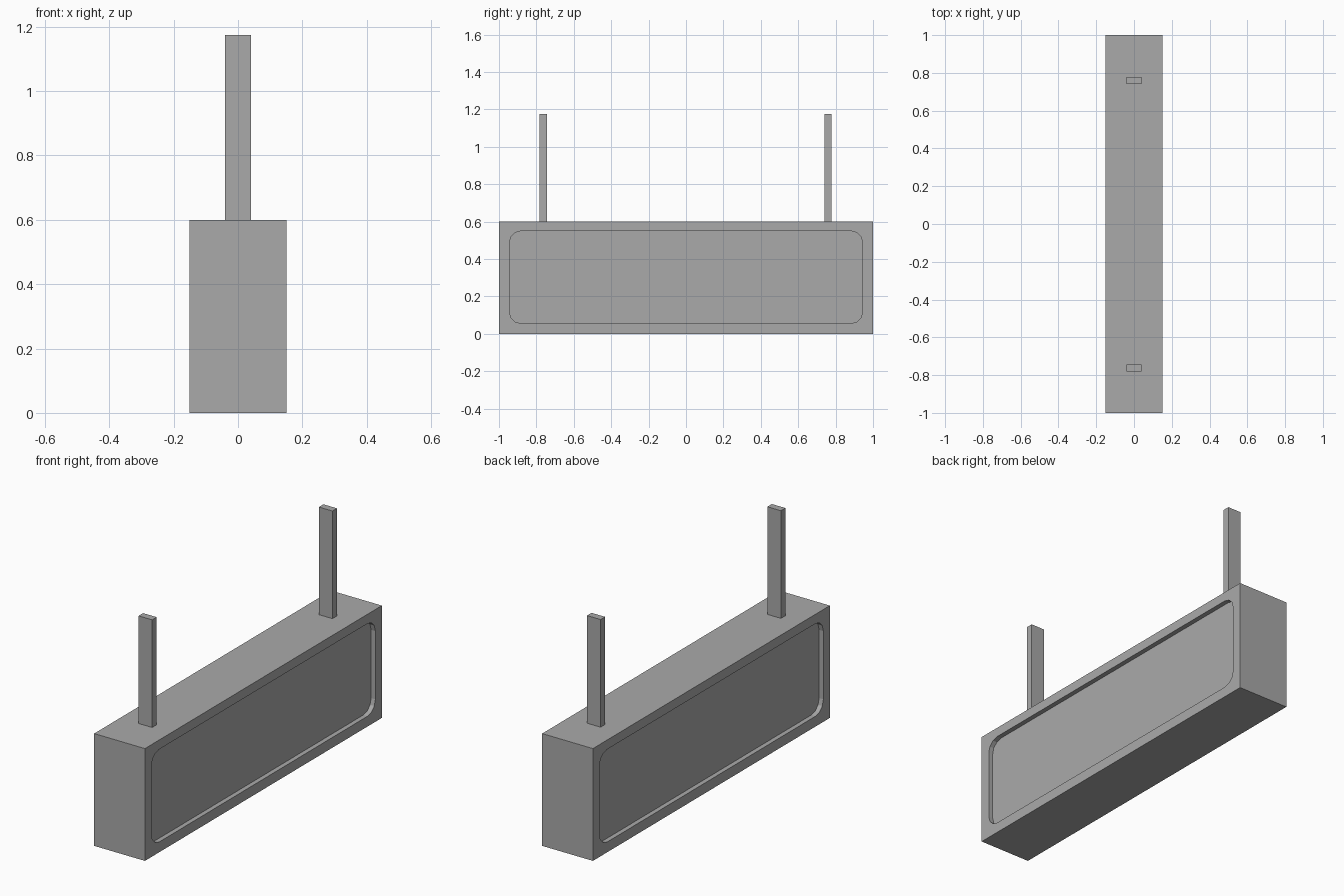
import bpy
import bmesh

cube = bpy.data.objects.get("Cube")
if cube:
    bpy.data.objects.remove(cube, do_unlink=True)

grey = bpy.data.materials.new("plain grey")
grey.use_nodes = True
colour = (0.4, 0.4, 0.4, 1)
grey.diffuse_color = colour
grey.node_tree.nodes["Principled BSDF"].inputs["Base Color"].default_value = colour


def add_box(name, low, high):
    """Box between two opposite corners."""
    bm = bmesh.new()
    bmesh.ops.create_cube(bm, size=1)
    for v in bm.verts:
        for i in range(3):
            v.co[i] = low[i] if v.co[i] < 0 else high[i]
    mesh = bpy.data.meshes.new(name)
    bm.to_mesh(mesh)
    bm.free()
    mesh.materials.append(grey)
    obj = bpy.data.objects.new(name, mesh)
    bpy.context.collection.objects.link(obj)
    return obj


# Hanging sign case
HALF, DEPTH = 0.15, 0.025
case = add_box("sign_case", (-HALF, -1, 0), (HALF, 1, 0.6))

# Rounded recess cut into both broad faces
for side, name in ((1, "left_recess_cutter"), (-1, "right_recess_cutter")):
    xs = sorted((side * (HALF - DEPTH), side * (HALF + 0.1)))
    cutter = add_box(name, (xs[0], -0.945, 0.055), (xs[1], 0.945, 0.55))
    bm = bmesh.new()
    bm.from_mesh(cutter.data)
    corners = [e for e in bm.edges if abs(e.verts[0].co.x - e.verts[1].co.x) > 0.01]
    bmesh.ops.bevel(bm, geom=corners, offset=0.065, segments=3,
                    profile=0.5, affect="EDGES")
    bm.to_mesh(cutter.data)
    bm.free()
    cutter.hide_render = True
    cutter.hide_set(True)
    cut = case.modifiers.new(name, "BOOLEAN")
    cut.operation = "DIFFERENCE"
    cut.solver = "EXACT"
    cut.object = cutter

# Flat hanger posts
for y, name in ((-0.763, "front_post"), (0.759, "back_post")):
    add_box(name, (-0.04, y - 0.019, 0.6), (0.04, y + 0.019, 1.175))
